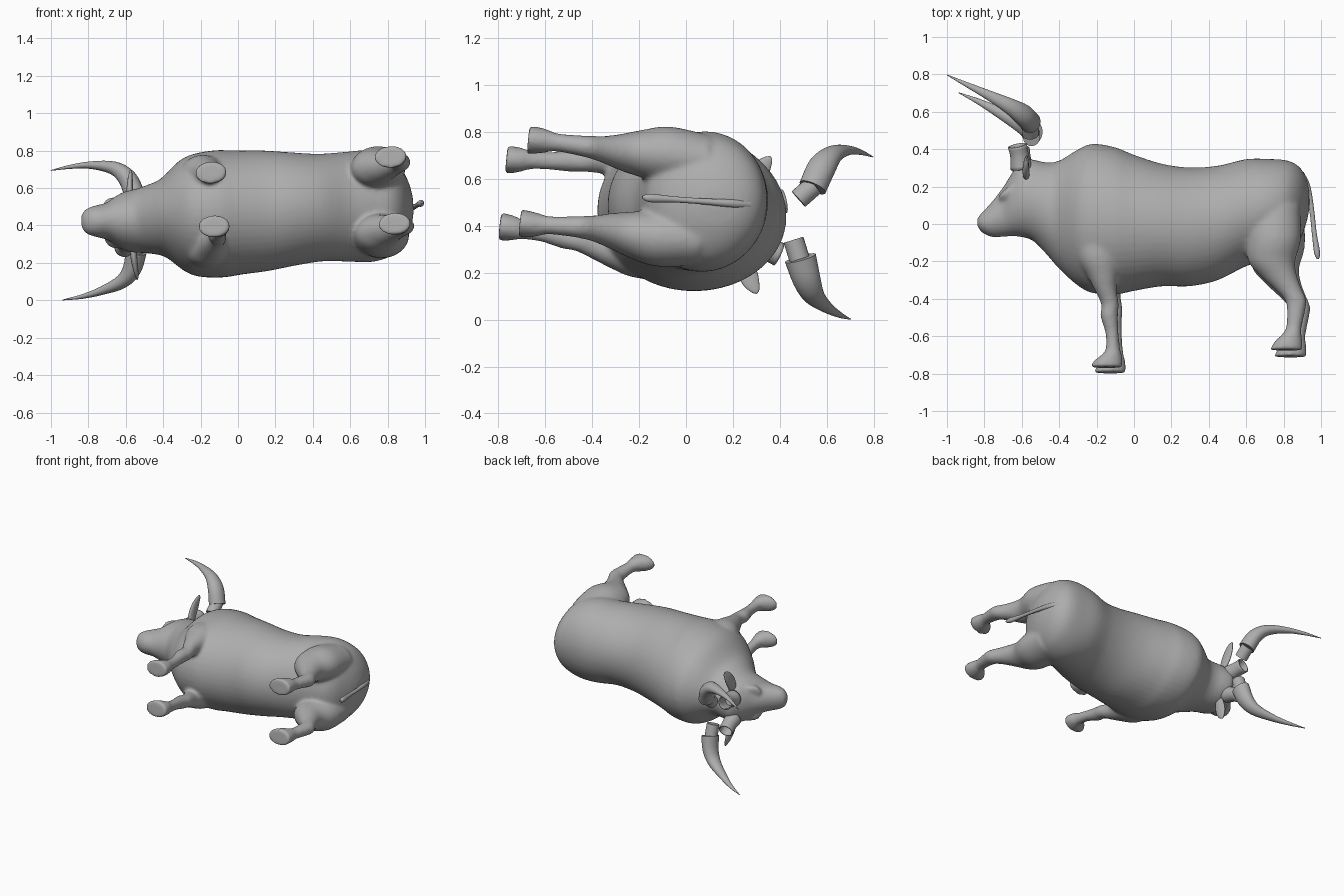
import bpy, bmesh, math
from mathutils import Vector, Matrix

if "Cube" in bpy.data.objects:
    bpy.data.objects.remove(bpy.data.objects["Cube"], do_unlink=True)

grey = bpy.data.materials.new("plain grey")
grey.use_nodes = True
grey.diffuse_color = (0.42, 0.42, 0.42, 1)
grey.node_tree.nodes["Principled BSDF"].inputs["Base Color"].default_value = (0.42, 0.42, 0.42, 1)

# The animal is shaped with y up and z sideways, then laid on its side with a slight roll and yaw
LAY = Matrix.Translation((0, 0, 0.47)) @ Matrix.Rotation(-0.06, 4, 'Y') @ Matrix.Rotation(-0.1, 4, 'X')


def refine(stations, steps=4):
    """Catmull-Rom interpolation between stations."""
    v = [Vector(s) for s in stations]
    v = [2 * v[0] - v[1]] + v + [2 * v[-1] - v[-2]]
    out = []
    for a, b, c, d in zip(v, v[1:], v[2:], v[3:]):
        for i in range(steps):
            t = i / steps
            out.append(0.5 * (2 * b + (c - a) * t + (2 * a - 5 * b + 4 * c - d) * t ** 2
                              + (3 * b - a - 3 * c + d) * t ** 3))
    return out + [v[-2]]


def tube(bm, stations, normal=None, ref=(0, 0, 1), side=1, sides=32, caps=True):
    """Loft ellipses (x, y, z, radius along ref, radius across) along a path."""
    rows = refine(stations)
    centres = [Vector(r[:3]) for r in rows]
    rings = []
    for i, r in enumerate(rows):
        n = Vector(normal) if normal else centres[min(i + 1, len(rows) - 1)] - centres[max(i - 1, 0)]
        n.normalize()
        across = n.cross(Vector(ref)).normalized()
        along = across.cross(n)
        ring = []
        for k in range(sides):
            t = 2 * math.pi * k / sides
            p = centres[i] + along * max(r[3], 0.002) * math.cos(t) + across * max(r[4], 0.002) * math.sin(t)
            ring.append(bm.verts.new((p.x, p.y, p.z * side)))
        rings.append(ring)
    for a, b in zip(rings, rings[1:]):
        for k in range(sides):
            bm.faces.new((a[k], a[(k + 1) % sides], b[(k + 1) % sides], b[k]))
    if caps:
        bm.faces.new(rings[0])
        bm.faces.new(rings[-1])


def finish(name, bm):
    bmesh.ops.recalc_face_normals(bm, faces=bm.faces[:])
    mesh = bpy.data.meshes.new(name)
    bm.to_mesh(mesh)
    bm.free()
    mesh.materials.append(grey)
    ob = bpy.data.objects.new(name, mesh)
    bpy.context.collection.objects.link(ob)
    ob.matrix_world = LAY
    bpy.ops.object.select_all(action='DESELECT')
    ob.select_set(True)
    bpy.context.view_layer.objects.active = ob
    bpy.ops.object.shade_smooth_by_angle(angle=math.radians(50))
    return ob


# Trunk, neck and head: x, top, bottom, half width
trunk = [(-.84, .03, -.01, .03), (-.815, .06, -.045, .065), (-.76, .12, -.07, .085),
         (-.70, .2, -.068, .10), (-.65, .28, -.065, .135), (-.60, .345, -.07, .16),
         (-.54, .345, -.09, .17), (-.47, .33, -.16, .185), (-.40, .34, -.24, .21),
         (-.30, .40, -.33, .295), (-.22, .43, -.37, .328), (-.10, .41, -.378, .34),
         (0, .37, -.358, .332), (.15, .322, -.333, .322), (.30, .302, -.333, .302),
         (.45, .312, -.30, .287), (.60, .347, -.225, .295), (.72, .348, -.19, .298),
         (.82, .34, -.16, .265), (.88, .31, -.1, .205), (.92, .25, 0, .12), (.938, .17, .08, .04)]

# Legs: x, height, sideways, half length, half width
front_leg = [(-.18, -.02, .195, .135, .11), (-.175, -.2, .205, .115, .095), (-.155, -.3, .197, .08, .074),
             (-.14, -.37, .185, .06, .06), (-.115, -.45, .17, .047, .047), (-.12, -.51, .165, .047, .047),
             (-.105, -.6, .155, .036, .038), (-.10, -.68, .15, .038, .04), (-.105, -.715, .147, .052, .05),
             (-.125, -.75, .145, .077, .057), (-.135, -.785, .145, .087, .06)]
rear_leg = [(.76, .08, .165, .14, .115), (.76, -.1, .18, .145, .12), (.75, -.22, .175, .125, .098),
            (.79, -.3, .17, .097, .077), (.84, -.37, .17, .073, .058), (.88, -.43, .172, .057, .048),
            (.88, -.5, .175, .047, .042), (.87, -.575, .178, .042, .039), (.86, -.61, .18, .052, .048),
            (.84, -.655, .18, .077, .057), (.83, -.695, .18, .088, .06)]
brow = [(-.71, .13, .075, .02, .02), (-.68, .15, .105, .03, .025), (-.63, .19, .12, .02, .02)]

bm = bmesh.new()
tube(bm, [(x, (t + b) / 2, 0, (t - b) / 2, w) for x, t, b, w in trunk], normal=(1, 0, 0), ref=(0, 1, 0), sides=48)
for s in (1, -1):
    tube(bm, front_leg, normal=(0, 1, 0), ref=(1, 0, 0), side=s)
    tube(bm, rear_leg, normal=(0, 1, 0), ref=(1, 0, 0), side=s)
    tube(bm, brow, side=s)
body = finish("body", bm)
remesh = body.modifiers.new("blend", 'REMESH')
remesh.mode = 'VOXEL'
remesh.voxel_size = 0.011
remesh.use_smooth_shade = True
soften = body.modifiers.new("soften", 'SMOOTH')
soften.factor = 0.5
soften.iterations = 10

# Ears and open horn sockets, mirrored on both sides
ear = [(-.57, .25, .12, .03, .018), (-.57, .27, .18, .042, .018), (-.565, .30, .24, .038, .014),
       (-.56, .325, .28, .02, .008), (-.56, .333, .295, .003, .003)]
socket = [(-.60, .29, .08, .058, .058), (-.61, .36, .098, .05, .05), (-.62, .41, .114, .052, .052)]

# The loose horns sit a little differently on each side
upper_plug = [(-.55, .47, .125, .044, .044), (-.55, .53, .19, .044, .044)]
upper_horn = [(-.545, .525, .18, .06, .055), (-.58, .557, .275, .06, .05), (-.65, .60, .338, .043, .036),
              (-.77, .66, .367, .025, .02), (-.88, .713, .37, .013, .011), (-.985, .765, .362, .002, .002)]
lower_plug = [(-.555, .466, .05, .044, .044), (-.56, .50, .13, .044, .044)]
lower_horn = [(-.555, .503, .125, .068, .056), (-.583, .539, .213, .06, .05), (-.64, .576, .275, .047, .038),
              (-.75, .635, .312, .029, .023), (-.86, .693, .332, .015, .012), (-.965, .74, .339, .002, .002)]
for s, label, plug, horn in ((1, "upper", upper_plug, upper_horn), (-1, "lower", lower_plug, lower_horn)):
    for part, path in (("ear", ear), ("horn", horn), ("horn_plug", plug)):
        bm = bmesh.new()
        tube(bm, path, ref=(0, 1, 0), side=s, sides=24)
        finish(label + "_" + part, bm)
    bm = bmesh.new()
    tube(bm, socket, ref=(1, 0, 0), side=s, sides=24, caps=False)
    cuff = finish(label + "_horn_socket", bm)
    cuff.modifiers.new("wall", 'SOLIDIFY').thickness = 0.008

# Tail
bm = bmesh.new()
tube(bm, [(.89, .27, -.005, .02, .02), (.925, .2, -.01, .018, .018), (.95, .08, -.015, .013, .013),
          (.965, -.05, -.02, .013, .013), (.98, -.15, -.025, .018, .016), (.985, -.185, -.025, .006, .006)],
     sides=16)
finish("tail", bm)
